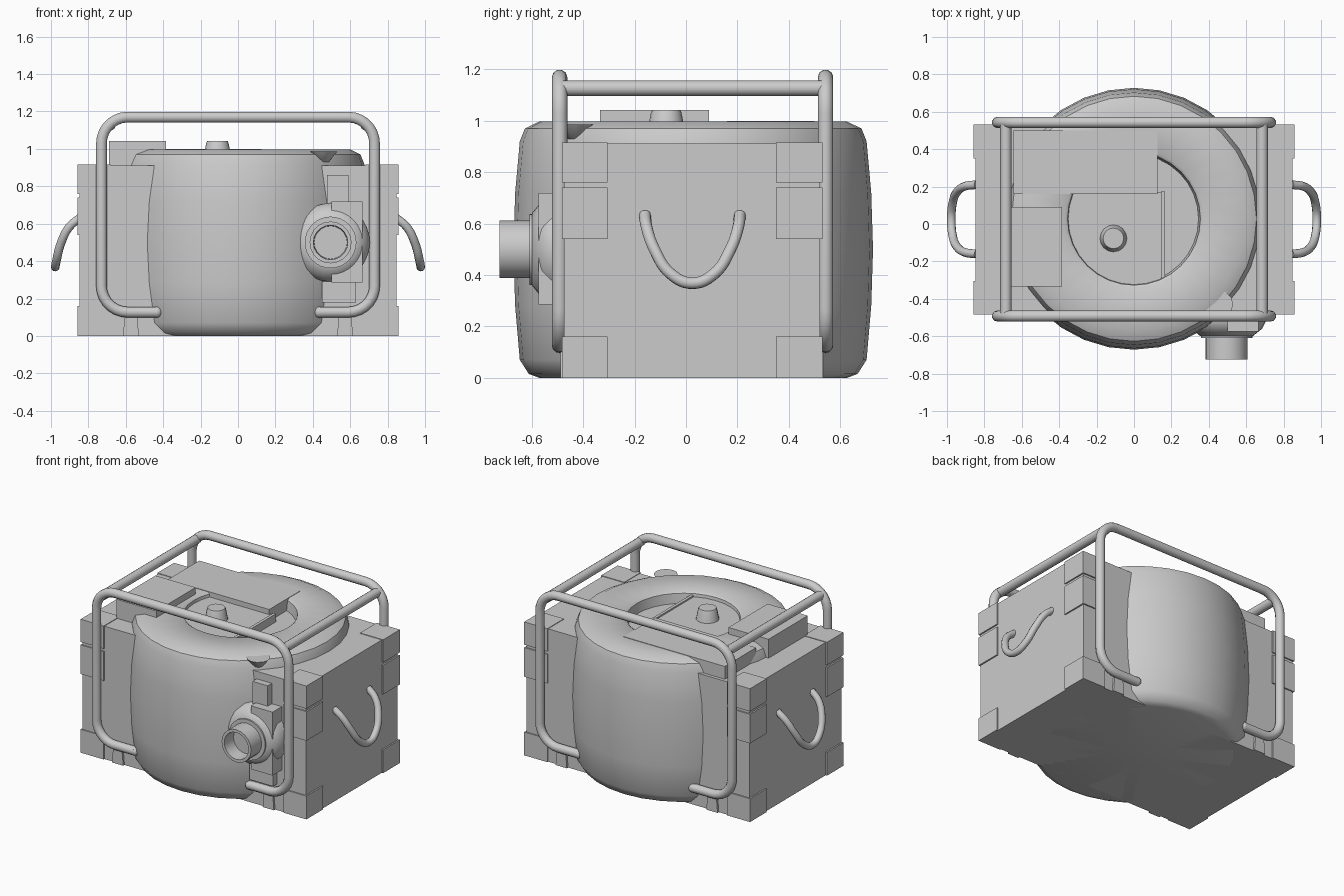
import bpy, bmesh, math
from mathutils import Vector, Matrix

if "Cube" in bpy.data.objects:
    bpy.data.objects.remove(bpy.data.objects["Cube"])

grey = bpy.data.materials.new("plain_grey")
grey.diffuse_color = (0.6, 0.6, 0.6, 1)
grey.use_nodes = True
grey.node_tree.nodes["Principled BSDF"].inputs["Base Color"].default_value = grey.diffuse_color


def finish(name, bm, smooth=False):
    bmesh.ops.recalc_face_normals(bm, faces=bm.faces)
    me = bpy.data.meshes.new(name)
    bm.to_mesh(me)
    bm.free()
    ob = bpy.data.objects.new(name, me)
    bpy.context.collection.objects.link(ob)
    me.materials.append(grey)
    if smooth:
        bpy.ops.object.select_all(action='DESELECT')
        ob.select_set(True)
        bpy.context.view_layer.objects.active = ob
        bpy.ops.object.shade_smooth_by_angle(angle=math.radians(40))
    return ob


def box(name, x0, x1, y0, y1, z0, z1, taper=1.0):
    bm = bmesh.new()
    bmesh.ops.create_cube(bm, size=1)
    for v in bm.verts:
        k = taper if v.co.z > 0 else 1.0
        v.co = Vector(((x0 + x1) / 2 + v.co.x * (x1 - x0) * k,
                       (y0 + y1) / 2 + v.co.y * (y1 - y0),
                       (z0 + z1) / 2 + v.co.z * (z1 - z0)))
    return finish(name, bm)


def lathe(name, profile, matrix, sides=32):
    bm = bmesh.new()
    vs = [bm.verts.new((r, 0, z)) for r, z in profile]
    es = [bm.edges.new(p) for p in zip(vs, vs[1:])]
    bmesh.ops.spin(bm, geom=vs + es, cent=(0, 0, 0), axis=(0, 0, 1),
                   angle=2 * math.pi, steps=sides, use_duplicate=False)
    bmesh.ops.remove_doubles(bm, verts=bm.verts, dist=1e-4)
    bm.transform(matrix)
    return finish(name, bm, True)


def tube(name, pts, radius, smooth_path=False):
    cu = bpy.data.curves.new(name, 'CURVE')
    cu.dimensions = '3D'
    cu.bevel_depth = radius
    cu.bevel_resolution = 3
    cu.resolution_u = 6
    cu.use_fill_caps = True
    sp = cu.splines.new('BEZIER' if smooth_path else 'POLY')
    if smooth_path:
        sp.bezier_points.add(len(pts) - 1)
        for b, p in zip(sp.bezier_points, pts):
            b.co = p
            b.handle_left_type = b.handle_right_type = 'AUTO'
    else:
        sp.points.add(len(pts) - 1)
        for b, p in zip(sp.points, pts):
            b.co = (*p, 1)
    tmp = bpy.data.objects.new(name + "_path", cu)
    bpy.context.collection.objects.link(tmp)
    bpy.context.view_layer.update()
    me = bpy.data.meshes.new_from_object(tmp.evaluated_get(bpy.context.evaluated_depsgraph_get()))
    bpy.data.objects.remove(tmp)
    bm = bmesh.new()
    bm.from_mesh(me)
    bmesh.ops.remove_doubles(bm, verts=bm.verts, dist=1e-5)
    return finish(name, bm, True)


# Main case
box("case_body", -0.848, 0.848, -0.475, 0.522, 0, 0.912)

# Corner guards and small feet
for sx, side in ((-1, "left"), (1, "right")):
    xs = sorted((sx * 0.682, sx * 0.858))
    for y0, y1, end in ((-0.483, -0.305, "front"), (0.35, 0.531, "back")):
        for z0, z1, lvl in ((0, 0.16, "bottom"), (0.54, 0.74, "middle"), (0.76, 0.916, "top")):
            box(f"{lvl}_guard_{end}_{side}", *xs, y0, y1, z0, z1)
    xf = sorted((sx * 0.53, sx * 0.615))
    box(f"front_foot_{side}", *xf, -0.489, -0.45, 0, 0.10, 0.8)
    box(f"back_foot_{side}", *xf, 0.5, 0.536, 0, 0.10, 0.8)

# Drum with a sunken top
lathe("drum", [(0, 0), (0.60, 0), (0.64, 0.015), (0.675, 0.07), (0.693, 0.28), (0.70, 0.5),
               (0.693, 0.72), (0.675, 0.92), (0.655, 0.97), (0.60, 0.997), (0.37, 0.997),
               (0.355, 0.985), (0.345, 0.92), (0, 0.92)],
      Matrix.Translation((0, 0.028, 0)))

# Plates, control box and knob on top
box("rear_top_plate", -0.645, 0.125, 0.16, 0.50, 0.90, 1.0)
box("control_box", -0.69, -0.385, -0.335, 0.09, 0.90, 1.042)
box("knob_plate", -0.45, 0.15, -0.33, 0.17, 0.90, 0.965)
box("knob_plate_lip", 0.145, 0.165, -0.29, 0.175, 0.90, 0.975)
lathe("knob", [(0, 0.95), (0.075, 0.95), (0.06, 1.03), (0.055, 1.042), (0, 1.042)],
      Matrix.Translation((-0.11, -0.077, 0)), 16)

# Small spout above the outlet
lathe("rim_lug", [(0, 0.92), (0.03, 0.93), (0.075, 0.985), (0, 0.985)],
      Matrix.Translation((0.455, -0.43, 0)), 12)

# Outlet: domed housing, flange and hollow pipe, pointing to the front
out = Matrix.Translation((0.495, 0, 0.5)) @ Matrix.Rotation(math.pi / 2, 4, 'X')
lathe("outlet_housing", [(0, 0.40), (0.21, 0.40), (0.21, 0.52), (0.19, 0.56), (0.14, 0.60),
                         (0, 0.60)], out)
lathe("outlet_flange", [(0, 0.55), (0.138, 0.55), (0.138, 0.61), (0, 0.61)], out)
lathe("outlet_pipe", [(0, 0.60), (0.112, 0.60), (0.112, 0.725), (0.092, 0.725),
                      (0.088, 0.63), (0, 0.63)], out, 20)
box("outlet_side_block", 0.50, 0.665, -0.575, -0.44, 0.285, 0.72)
box("upper_bracket", 0.475, 0.59, -0.52, -0.44, 0.70, 0.86)
box("lower_bracket", 0.45, 0.63, -0.52, -0.44, 0.18, 0.29)

# Tube frames: rounded loop, open at the bottom
def corner(cx, cz, a0, a1, r=0.14, n=7):
    return [(cx + r * math.cos(math.radians(a0 + (a1 - a0) * i / n)),
             cz + r * math.sin(math.radians(a0 + (a1 - a0) * i / n))) for i in range(n + 1)]

half = [(0.435, 0.127)] + corner(0.59, 0.267, -90, 0) + corner(0.59, 1.03, 0, 90)
loop = half + [(-x, z) for x, z in reversed(half)]
for y, end in ((-0.492, "front"), (0.543, "back")):
    tube(f"{end}_frame", [(x, y, z) for x, z in loop], 0.03)
    for x in (-0.435, 0.435):
        bm = bmesh.new()
        bmesh.ops.create_uvsphere(bm, u_segments=12, v_segments=8, radius=0.03)
        bm.transform(Matrix.Translation((x, y, 0.127)))
        finish(f"{end}_frame_tip", bm, True)

# Cross bars and carry handles, one per side
arc = [(0.84, 0.185, 0.635), (0.90, 0.178, 0.585), (0.945, 0.148, 0.50),
       (0.97, 0.085, 0.405)]
arc = arc + [(0.977, 0, 0.368)] + [(x, -y, z) for x, y, z in reversed(arc)]
for s, side in ((-1, "left"), (1, "right")):
    tube(f"cross_bar_{side}", [(s * 0.685, -0.49, 1.127), (s * 0.685, 0.54, 1.127)], 0.031)
    tube(f"carry_handle_{side}", [(s * x, y + 0.025, z) for x, y, z in arc], 0.023, True)
